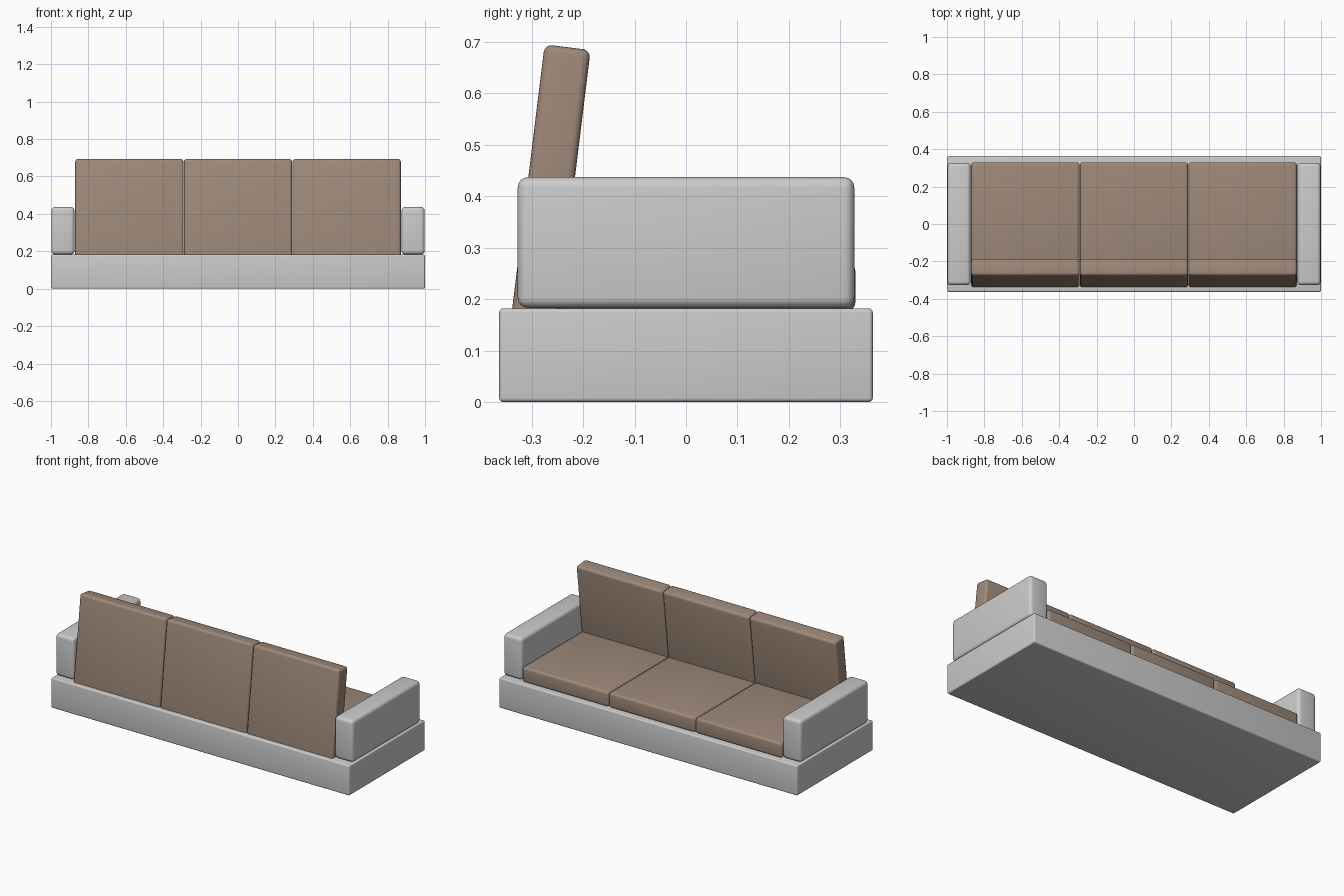
import bpy
from math import radians

if "Cube" in bpy.data.objects:
    bpy.data.objects.remove(bpy.data.objects["Cube"])

brown = bpy.data.materials.new("brown_fabric")
brown.diffuse_color = (0.34, 0.25, 0.19, 1)
brown.use_nodes = True
brown.node_tree.nodes["Principled BSDF"].inputs["Base Color"].default_value = brown.diffuse_color


def soft_box(name, centre, size, bevel, mat=None, tilt=0):
    """Rounded box, optionally leaning about x."""
    bpy.ops.mesh.primitive_cube_add(size=1, location=centre)
    ob = bpy.context.object
    ob.name = name
    ob.scale = size
    bpy.ops.object.transform_apply(location=False, rotation=False, scale=True)
    ob.rotation_euler.x = radians(tilt)
    mod = ob.modifiers.new("round_edges", 'BEVEL')
    mod.width = bevel
    mod.segments = 4
    bpy.ops.object.modifier_apply(modifier=mod.name)
    bpy.ops.object.shade_smooth_by_angle(angle=radians(35))
    if mat:
        ob.data.materials.append(mat)
    return ob


# Plinth base
soft_box("base", (0, 0, 0.091), (2, 0.726, 0.182), 0.008)

# Armrests
for side, label in ((-1, "left"), (1, "right")):
    soft_box(f"{label}_armrest", (side * 0.936, 0, 0.310),
             (0.124, 0.654, 0.254), 0.02)

# Three seat cushions and three leaning back cushions
pitch = 0.581
for i in range(3):
    x = (i - 1) * pitch
    soft_box(f"seat_cushion_{i + 1}", (x, 0.039, 0.224),
             (pitch - 0.002, 0.58, 0.092), 0.015, brown)
    soft_box(f"back_cushion_{i + 1}", (x, -0.263, 0.4215),
             (pitch - 0.002, 0.09, 0.54), 0.015, brown, tilt=-7)
